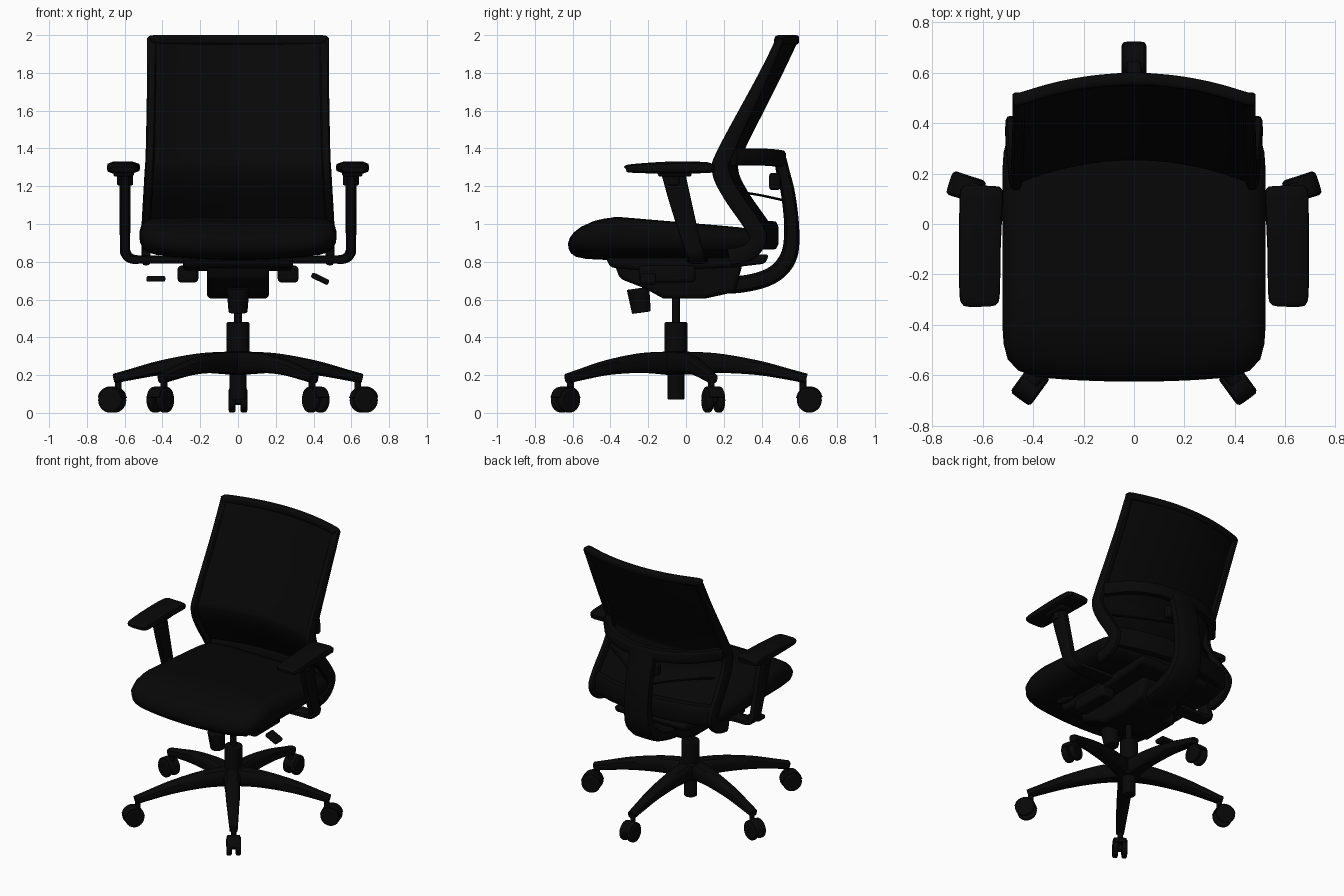
import bpy, bmesh, math
from mathutils import Vector, Matrix

if "Cube" in bpy.data.objects:
    bpy.data.objects.remove(bpy.data.objects["Cube"])

def material(name, v):
    m = bpy.data.materials.new(name)
    m.diffuse_color = (v, v, v, 1)
    m.use_nodes = True
    m.node_tree.nodes["Principled BSDF"].inputs["Base Color"].default_value = m.diffuse_color
    return m
PLASTIC = material("black plastic", 0.0023)
FABRIC = material("black fabric", 0.0021)

def finish(name, bm, mat=PLASTIC, bevel=0, angle=40):
    bmesh.ops.recalc_face_normals(bm, faces=bm.faces)
    me = bpy.data.meshes.new(name)
    bm.to_mesh(me)
    bm.free()
    ob = bpy.data.objects.new(name, me)
    bpy.context.collection.objects.link(ob)
    me.materials.append(mat)
    if bevel:
        b = ob.modifiers.new("round", 'BEVEL')
        b.width, b.segments, b.limit_method = bevel, 3, 'ANGLE'
    bpy.ops.object.select_all(action='DESELECT')
    bpy.context.view_layer.objects.active = ob
    ob.select_set(True)
    bpy.ops.object.shade_smooth_by_angle(angle=math.radians(angle))
    return ob

def spline(pts, k=6):
    """Smooth curve through points of any dimension."""
    P = [Vector(p) for p in pts]
    P = [2*P[0]-P[1]] + P + [2*P[-1]-P[-2]]
    out = []
    for i in range(1, len(P)-2):
        a, b, c, d = P[i-1:i+3]
        for j in range(k):
            t = j/k
            out.append(0.5*(2*b + (c-a)*t + (2*a-5*b+4*c-d)*t*t + (3*b-a-3*c+d)*t**3))
    return out + [P[-2]]

def sweep(name, pts, ref, mat=PLASTIC, n=16):
    """Rounded bar through (x, y, z, width along ref, height) points."""
    S = spline(pts)
    C = [Vector(s[:3]) for s in S]
    bm = bmesh.new()
    rings = []
    for i, s in enumerate(S):
        t = (C[min(i+1, len(C)-1)] - C[max(i-1, 0)]).normalized()
        r = Vector(ref)
        n1 = (r - t*r.dot(t)).normalized()
        n2 = t.cross(n1)
        ring = []
        for j in range(n):
            a = 2*math.pi*(j+0.5)/n
            ca, sa = math.cos(a), math.sin(a)
            q = (ca**4 + sa**4)**-0.25 / 2
            ring.append(bm.verts.new(C[i] + n1*(s[3]*ca*q) + n2*(s[4]*sa*q)))
        rings.append(ring)
    for a, b in zip(rings, rings[1:]):
        for j in range(n):
            bm.faces.new((a[j], a[(j+1) % n], b[(j+1) % n], b[j]))
    bm.faces.new(rings[0])
    bm.faces.new(rings[-1])
    return finish(name, bm, mat)

def box(name, loc, size, bevel=0.01, rot=(0, 0, 0)):
    bm = bmesh.new()
    bmesh.ops.create_cube(bm, size=1, matrix=Matrix.Diagonal((*size, 1)))
    ob = finish(name, bm, bevel=bevel)
    ob.location, ob.rotation_euler = loc, rot
    return ob

def cyl(name, loc, r, depth, rot=(0, 0, 0), r2=None, bevel=0.006):
    bm = bmesh.new()
    bmesh.ops.create_cone(bm, cap_ends=True, segments=28, radius1=r, radius2=r if r2 is None else r2, depth=depth)
    ob = finish(name, bm, bevel=bevel)
    ob.location, ob.rotation_euler = loc, rot
    return ob

def prism(name, outline, half, bevel):
    """Side outline (y, z) extruded across x."""
    bm = bmesh.new()
    f = bm.faces.new([bm.verts.new((-half, y, z)) for y, z in outline])
    g = bmesh.ops.extrude_face_region(bm, geom=[f])["geom"]
    bmesh.ops.translate(bm, vec=(2*half, 0, 0), verts=[v for v in g if isinstance(v, bmesh.types.BMVert)])
    return finish(name, bm, bevel=bevel)

# Five-star base with twin-wheel casters
CY, BY = -0.053, -0.072
for i in range(5):
    a = math.radians(90 + 72*i)
    c, s = math.cos(a), math.sin(a)
    grow = 0.025 if i == 0 else 0
    at = lambda r, z, off=0: (c*(r + grow) - s*off, BY + s*(r + grow) + c*off, z)
    sweep(f"base_leg_{i}", [(*at(0.0, 0.262), 0.12, 0.125), (*at(0.2, 0.264), 0.10, 0.105),
          (*at(0.42, 0.24), 0.085, 0.078), (*at(0.6, 0.202), 0.065, 0.058), (*at(0.685, 0.182), 0.055, 0.052)], (-s, c, 0))
    cyl(f"caster_stem_{i}", at(0.667, 0.14), 0.018, 0.1)
    for off in (-0.031, 0.031):
        cyl(f"caster_wheel_{i}", at(0.70, 0.067, off), 0.066, 0.036, (math.pi/2, 0, a), bevel=0.012)
    sweep(f"caster_hood_{i}", [(*at(0.70 + 0.066*math.cos(t), 0.069 + 0.066*math.sin(t)), 0.085, 0.012)
          for t in (0.2, 0.7, 1.2, 1.8, 2.4, 3.0)], (-s, c, 0))
    cyl(f"caster_axle_{i}", at(0.70, 0.067), 0.025, 0.06, (math.pi/2, 0, a))

# Gas column
cyl("column_foot", (0, CY, 0.15), 0.045, 0.16)
cyl("column_hub", (0, CY, 0.265), 0.075, 0.12)
cyl("column_sleeve", (0, CY, 0.38), 0.06, 0.2)
cyl("column_rod", (0, CY, 0.54), 0.022, 0.16)

# Tilt mechanism, seat pan and controls
prism("tilt_mechanism", [(-0.38, 0.79), (-0.35, 0.71), (-0.22, 0.66), (-0.12, 0.605), (0.1, 0.605),
      (0.26, 0.64), (0.3, 0.79)], 0.165, 0.025)
prism("seat_pan", [(-0.43, 0.83), (-0.4, 0.77), (-0.2, 0.75), (0.25, 0.77), (0.42, 0.79), (0.44, 0.84)], 0.29, 0.02)
cyl("tension_knob", (0, -0.245, 0.595), 0.05, 0.13, (math.radians(8), 0, 0), r2=0.06)
for sx in (-1, 1):
    box("seat_slide_block", (sx*0.265, -0.1, 0.735), (0.11, 0.3, 0.09), 0.02)
    tilt = 0.45 if sx > 0 else 0.0
    box("lever_paddle", (sx*0.435, -0.2, 0.71), (0.1, 0.08, 0.03), 0.01, (0, tilt, 0))

# Seat cushion: rounded-square rings of (scale, height fraction)
bm = bmesh.new()
N, rings = 72, []
for sc, k in [(0.03, 1), (0.3, 1), (0.55, 1), (0.75, 0.995), (0.87, 0.97), (0.94, 0.90), (0.98, 0.78), (1, 0.6),
              (0.995, 0.4), (0.97, 0.2), (0.92, 0.07), (0.82, 0), (0.4, -0.05), (0.03, -0.05)]:
    ring = []
    for j in range(N):
        a = 2*math.pi*(j + 0.5)/N
        ca, sa = math.cos(a), math.sin(a)
        q = sc*(abs(ca)**9 + abs(sa)**9)**(-1/9)
        x, y = 0.522*ca*q, -0.095 + 0.5*sa*q
        if sa < 0:
            y -= 0.03*(1 - (x/0.522)**2)*sc
        top = 1.037 - 1.1*max(0, -y - 0.35)**2 - 0.085*max(0, y + 0.35)
        bot = 0.815 + 0.03*(x/0.52)**2
        ring.append(bm.verts.new((x, y, bot + k*(top - bot))))
    rings.append(ring)
for a, b in zip(rings, rings[1:]):
    for j in range(N):
        bm.faces.new((a[j], a[(j+1) % N], b[(j+1) % N], b[j]))
bm.faces.new(rings[0])
bm.faces.new(rings[-1])
finish("seat", bm, FABRIC)

# Backrest: bowed sheet following the side profile (y, z)
PROFILE = [(0.475, 1.98), (0.36, 1.74), (0.18, 1.38), (0.155, 1.28), (0.21, 1.16), (0.32, 1.0),
           (0.355, 0.92), (0.30, 0.85), (0.2, 0.825)]
half_width = lambda z: 0.482 + 0.028*min(1, max(0, (1.5 - z)/0.5))
bm = bmesh.new()
U, rows = 16, []
for y, z in spline(PROFILE[:7], 6):
    rows.append([bm.verts.new(((2*i/U - 1)*(half_width(z) - 0.012), y + 0.012 + 0.1*(1 - (2*i/U - 1)**2), z))
                 for i in range(U + 1)])
for a, b in zip(rows, rows[1:]):
    for i in range(U):
        bm.faces.new((a[i], a[i+1], b[i+1], b[i]))
sheet = finish("backrest_mesh", bm, FABRIC, angle=60)
so = sheet.modifiers.new("thickness", 'SOLIDIFY')
so.thickness, so.offset = 0.022, 0

# Backrest frame: two side rails, top and bottom rails
for sx in (-1, 1):
    sweep("backrest_side_rail", [(sx*(half_width(z) - 0.024), y + 0.028, z, 0.048, 0.04 + 0.05*min(1, (2 - z)/0.7))
          for y, z in PROFILE], (1, 0, 0))
bow = lambda x: -0.43*x*x
XS = (-0.465, -0.44, -0.3, -0.15, 0, 0.15, 0.3, 0.44, 0.465)
sweep("backrest_top_rail", [(x, 0.574 + 0.9*bow(x), 1.975 - (0.008 if abs(x) > 0.45 else 0), 0.05, 0.05) for x in XS], (0, 1, 0))
sweep("backrest_bottom_rail", [(x, 0.455 + bow(x), 0.94, 0.07, 0.15) for x in XS], (0, 1, 0))

# Rear spine rising from the mechanism, with a yoke out to both backrest sides
sweep("rear_spine", [(0, y, z, w, h) for y, z, w, h in
      [(0.05, 0.68, 0.24, 0.1), (0.28, 0.68, 0.23, 0.09), (0.45, 0.725, 0.22, 0.09), (0.54, 0.82, 0.21, 0.09),
       (0.56, 0.96, 0.2, 0.08), (0.542, 1.15, 0.2, 0.075), (0.51, 1.29, 0.2, 0.07), (0.495, 1.37, 0.2, 0.06)]], (1, 0, 0))
sweep("rear_yoke", [(x, y, z, 0.06, 0.09) for x, y, z in
      [(-0.465, 0.25, 1.355), (-0.35, 0.385, 1.355), (-0.2, 0.47, 1.35), (0, 0.5, 1.345),
       (0.2, 0.47, 1.35), (0.35, 0.385, 1.355), (0.465, 0.25, 1.355)]], (0, 1, 0))

# Lumbar adjuster behind the mesh
box("lumbar_block", (0, 0.47, 1.225), (0.22, 0.06, 0.09), 0.015)
for sx in (-1, 1):
    sweep("lumbar_cable", [(sx*0.42, 0.27, 1.17, 0.012, 0.014), (sx*0.25, 0.38, 1.155, 0.012, 0.014),
          (sx*0.06, 0.52, 1.125, 0.012, 0.014)], (0, 0, 1))

# Armrests
for sx in (-1, 1):
    sweep("arm_post", [(sx*x, y, z, w, h) for x, y, z, w, h in
          [(0.598, -0.07, 1.28, 0.125, 0.06), (0.598, -0.03, 1.12, 0.115, 0.058), (0.598, 0.03, 0.9, 0.095, 0.055),
           (0.594, 0.05, 0.845, 0.09, 0.055), (0.56, 0.06, 0.815, 0.09, 0.05), (0.48, 0.06, 0.812, 0.1, 0.042),
           (0.2, 0.06, 0.81, 0.12, 0.04)]], (0, 1, 0))
    cyl("arm_collar", (sx*0.598, -0.065, 1.235), 0.042, 0.06)
    sweep("arm_pad", [(sx*x, y, z, w, h) for x, y, z, w, h in
          [(0.612, -0.318, 1.29, 0.12, 0.03), (0.612, -0.29, 1.294, 0.158, 0.045), (0.611, -0.1, 1.298, 0.165, 0.064),
           (0.606, 0.09, 1.299, 0.172, 0.06), (0.603, 0.13, 1.295, 0.168, 0.048), (0.602, 0.15, 1.292, 0.14, 0.034)]],
          (1, 0, 0))
    box("arm_pad_mount", (sx*0.605, -0.06, 1.268), (0.11, 0.18, 0.035), 0.015)
